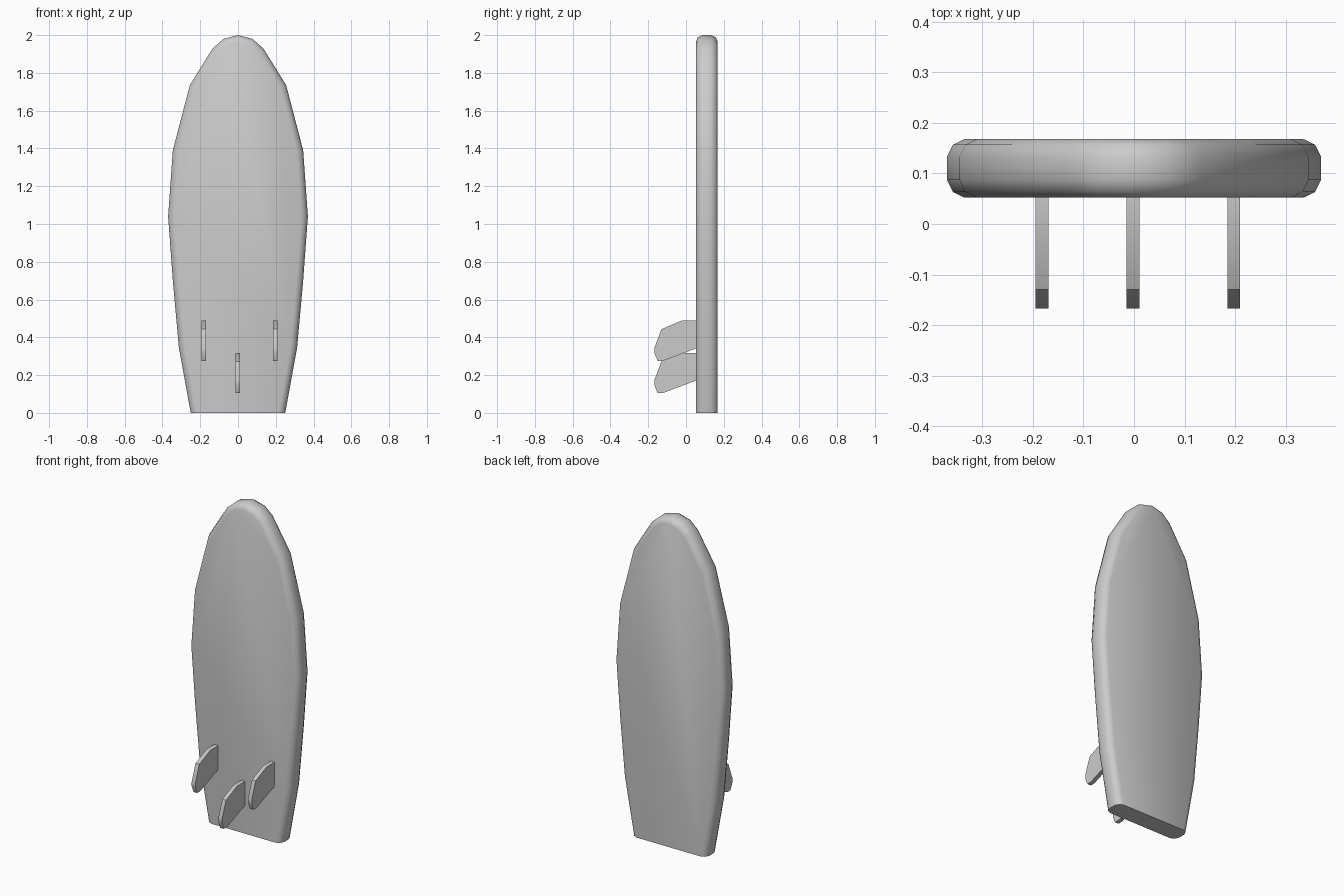
import bpy, bmesh
from mathutils import Vector

if "Cube" in bpy.data.objects:
    bpy.data.objects.remove(bpy.data.objects["Cube"])


def finish(name, bm, angle):
    bmesh.ops.recalc_face_normals(bm, faces=bm.faces)
    mesh = bpy.data.meshes.new(name)
    bm.to_mesh(mesh)
    bm.free()
    ob = bpy.data.objects.new(name, mesh)
    bpy.context.collection.objects.link(ob)
    bpy.ops.object.select_all(action='DESELECT')
    ob.select_set(True)
    bpy.context.view_layer.objects.active = ob
    bpy.ops.object.shade_smooth_by_angle(angle=angle)
    return ob


# Board outline: right half (x, z) from tail to nose, then mirrored
half = [(0.25, 0), (0.313, 0.345), (0.345, 0.70), (0.37, 1.04), (0.345, 1.39),
        (0.255, 1.735), (0.134, 1.93), (0.077, 1.98), (0, 2.0)]
outline = [Vector(p) for p in half + [(-x, z) for x, z in half[-2::-1]]]


def inset(d):
    """Outline moved inwards by d, keeping the tail flat on the ground."""
    pts = []
    last = len(outline) - 1
    for i, p in enumerate(outline):
        a = outline[max(i - 1, 0)]
        b = outline[min(i + 1, last)]
        t = (b - a).normalized()
        q = p + Vector((-t.y, t.x)) * d
        if i in (0, last):
            q.y = 0
        pts.append(q)
    return pts


# Board body: stacked outlines make the rounded rail
bm = bmesh.new()
rings = []
for y, d in [(0.052, 0.035), (0.063, 0.012), (0.087, 0),
             (0.133, 0), (0.157, 0.012), (0.168, 0.035)]:
    rings.append([bm.verts.new((p.x, y, p.y)) for p in inset(d)])
n = len(outline)
for lo, hi in zip(rings, rings[1:]):
    for i in range(n - 1):
        bm.faces.new((lo[i], lo[i + 1], hi[i + 1], hi[i]))
# Flat bottom and deck faces
bm.faces.new(rings[0])
bm.faces.new(rings[-1])
# Flat tail
bm.faces.new([r[0] for r in rings] + [r[-1] for r in reversed(rings)])
finish("board", bm, 0.9)

# Fins: one swept profile (y, z), extruded across x
profile = [(0.06, 0.488), (-0.024, 0.488), (-0.13, 0.443), (-0.167, 0.345),
           (-0.167, 0.315), (-0.15, 0.276), (-0.12, 0.276), (0.06, 0.344)]
thickness = 0.025
for name, x, dz in [("left_fin", -0.182, 0), ("centre_fin", -0.002, -0.17),
                    ("right_fin", 0.197, 0)]:
    bm = bmesh.new()
    face = bm.faces.new([bm.verts.new((x - thickness / 2, y, z + dz))
                         for y, z in profile])
    ext = bmesh.ops.extrude_face_region(bm, geom=[face], use_keep_orig=True)
    bmesh.ops.translate(bm, vec=(thickness, 0, 0),
                        verts=[v for v in ext["geom"]
                               if isinstance(v, bmesh.types.BMVert)])
    finish(name, bm, 0.7)
